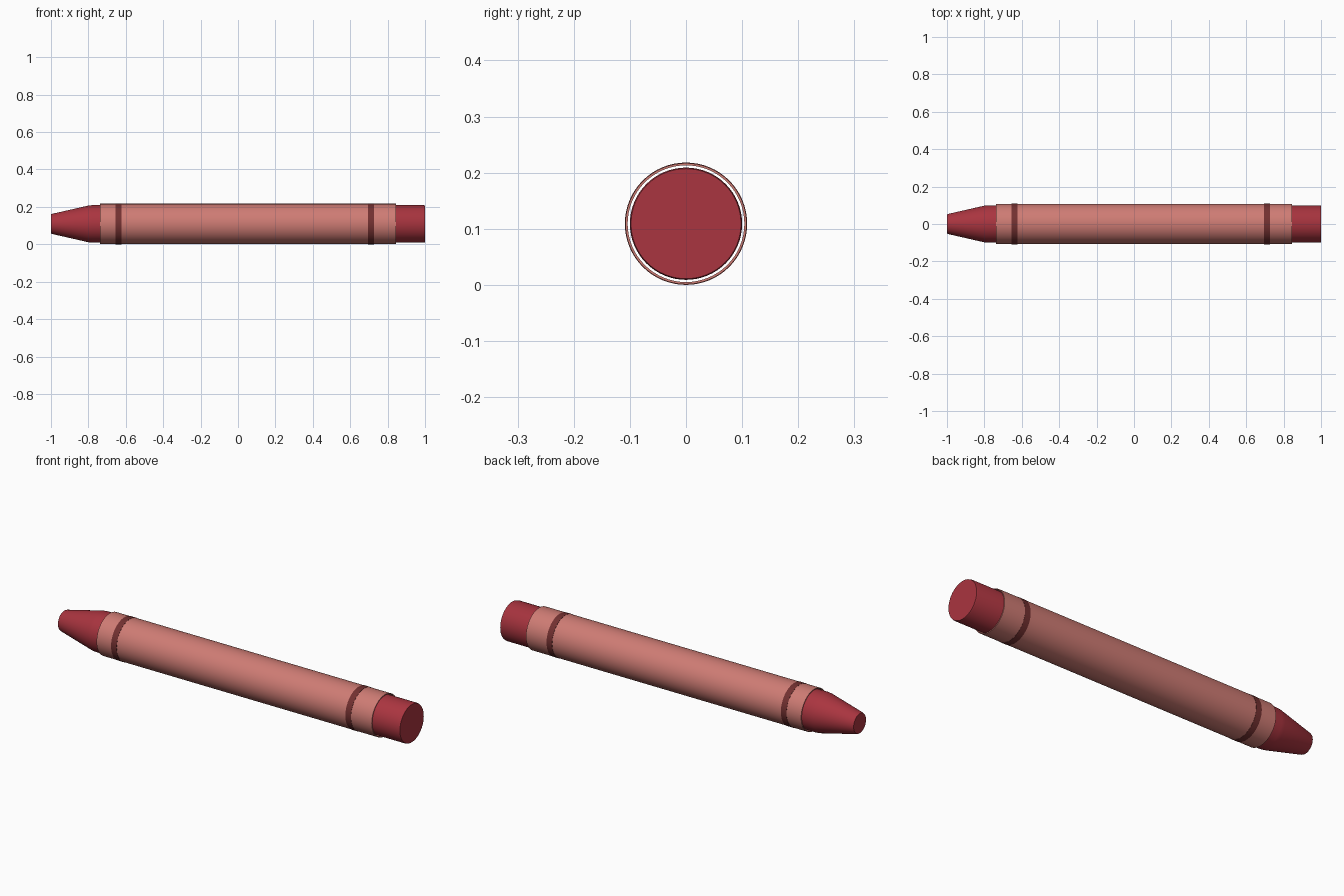
import bpy, bmesh, math

if "Cube" in bpy.data.objects:
    bpy.data.objects.remove(bpy.data.objects["Cube"])

SIDES = 64
CENTRE_Z = 0.109


def material(name, rgb):
    m = bpy.data.materials.new(name)
    m.diffuse_color = (*rgb, 1)
    m.use_nodes = True
    m.node_tree.nodes["Principled BSDF"].inputs["Base Color"].default_value = m.diffuse_color
    return m


def lathe(name, profile, mat, closed=False):
    """Revolve (x, radius) points around the long axis."""
    bm = bmesh.new()
    pts = [bm.verts.new((x, 0, r)) for x, r in profile]
    edges = [bm.edges.new(p) for p in zip(pts, pts[1:])]
    if closed:
        edges.append(bm.edges.new((pts[-1], pts[0])))
    bmesh.ops.spin(bm, geom=pts + edges, cent=(0, 0, 0), axis=(1, 0, 0),
                   angle=2 * math.pi, steps=SIDES)
    bmesh.ops.remove_doubles(bm, verts=bm.verts, dist=1e-5)
    bmesh.ops.holes_fill(bm, edges=bm.edges, sides=0)
    bmesh.ops.recalc_face_normals(bm, faces=bm.faces)
    me = bpy.data.meshes.new(name)
    bm.to_mesh(me)
    bm.free()
    me.materials.append(mat)
    ob = bpy.data.objects.new(name, me)
    bpy.context.collection.objects.link(ob)
    ob.location.z = CENTRE_Z
    bpy.ops.object.select_all(action='DESELECT')
    ob.select_set(True)
    bpy.context.view_layer.objects.active = ob
    bpy.ops.object.shade_smooth_by_angle(angle=math.radians(30))
    return ob


def sleeve(name, x0, x1, inner, outer, mat):
    return lathe(name, [(x0, inner), (x0, outer), (x1, outer), (x1, inner)],
                 mat, closed=True)


wax = material("wax_red", (0.40, 0.035, 0.050))
paper = material("paper_pink", (0.62, 0.20, 0.175))
ink = material("stripe_dark_red", (0.17, 0.03, 0.03))

# Wax stick: blunt tapered tip, straight body, flat butt with softened rim
lathe("wax_stick", [(-1.0, 0.051), (-0.993, 0.054), (-0.80, 0.098),
                    (-0.78, 0.100), (0.993, 0.100), (1.0, 0.098)], wax)

# Paper wrapper: thin tube with a small gap around the wax
sleeve("paper_wrapper", -0.738, 0.845, 0.104, 0.108, paper)

# Printed stripes near both ends of the wrapper
for name, x in (("tip_stripe", -0.638), ("butt_stripe", 0.71)):
    sleeve(name, x - 0.016, x + 0.016, 0.1075, 0.109, ink)
